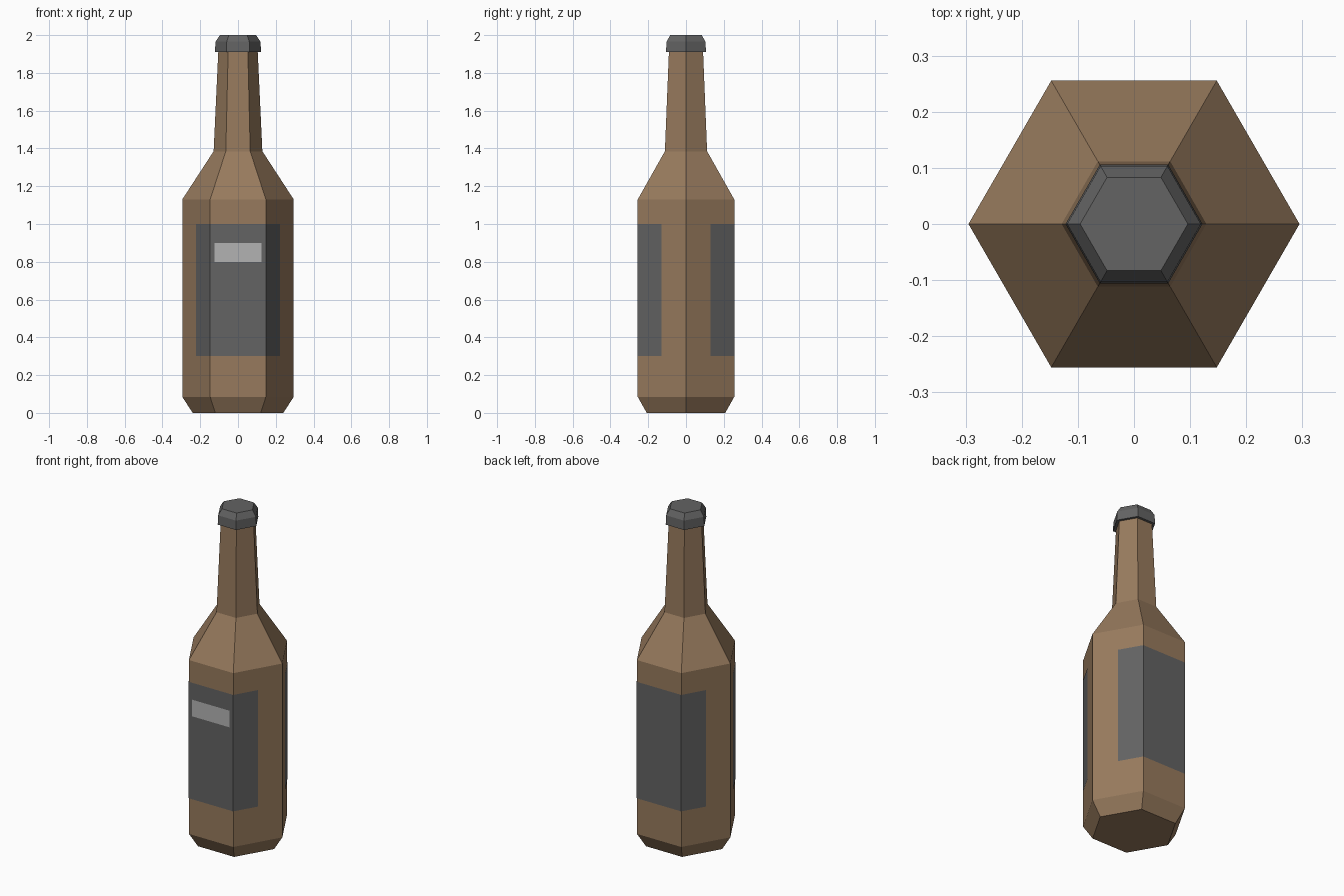
import bpy, bmesh
from math import cos, sin, radians

if "Cube" in bpy.data.objects:
    bpy.data.objects.remove(bpy.data.objects["Cube"])

SIDES = 6


def material(name, rgb):
    m = bpy.data.materials.new(name)
    m.diffuse_color = (*rgb, 1)
    m.use_nodes = True
    m.node_tree.nodes["Principled BSDF"].inputs["Base Color"].default_value = m.diffuse_color
    return m


def finish(name, bm, mat):
    mesh = bpy.data.meshes.new(name)
    bm.to_mesh(mesh)
    bm.free()
    mesh.materials.append(mat)
    obj = bpy.data.objects.new(name, mesh)
    bpy.context.collection.objects.link(obj)
    return obj


def corner(r, i):
    a = radians(360 / SIDES * i)
    return r * cos(a), r * sin(a)


def hex_solid(name, profile, mat):
    """Closed six-sided solid from (radius, height) rings."""
    bm = bmesh.new()
    rings = [[bm.verts.new((*corner(r, i), z)) for i in range(SIDES)] for r, z in profile]
    for low, high in zip(rings, rings[1:]):
        for i in range(SIDES):
            j = (i + 1) % SIDES
            bm.faces.new((low[i], low[j], high[j], high[i]))
    bm.faces.new(rings[0][::-1])
    bm.faces.new(rings[-1])
    return finish(name, bm, mat)


def wrap_strip(name, path, z0, z1, mat):
    """Thin upright strip following a path, outside on the right-hand side."""
    bm = bmesh.new()
    cols = [[bm.verts.new((x, y, z)) for z in (z0, z1)] for x, y in path]
    for a, b in zip(cols, cols[1:]):
        bm.faces.new((a[0], b[0], b[1], a[1]))
    return finish(name, bm, mat)


brown = material("brown_glass", (0.31, 0.195, 0.11))
dark = material("dark_grey", (0.125, 0.125, 0.125))
light = material("light_grey", (0.45, 0.45, 0.45))

# Bottle body with shoulder and neck
R = 0.295
hex_solid("bottle", [(0.24, 0), (R, 0.085), (R, 1.13), (0.129, 1.385), (0.104, 1.92)], brown)

# Cap
hex_solid("cap", [(0.122, 1.91), (0.119, 1.965), (0.096, 2.0)], dark)

# Front and back labels: one full side plus half of each neighbour
for name, sign in (("front_label", 1), ("back_label", -1)):
    r = R + 0.002
    c = [corner(r, i) for i in (3, 4, 5, 6)]
    mid = lambda p, q: ((p[0] + q[0]) / 2, (p[1] + q[1]) / 2)
    path = [mid(c[0], c[1]), c[1], c[2], mid(c[2], c[3])]
    wrap_strip(name, [(x * sign, y * sign) for x, y in path], 0.3, 1.0, dark)

# Pale stripe on the front label
y = corner(R + 0.005, 4)[1]
wrap_strip("label_stripe", [(-0.125, y), (0.125, y)], 0.8, 0.9, light)
